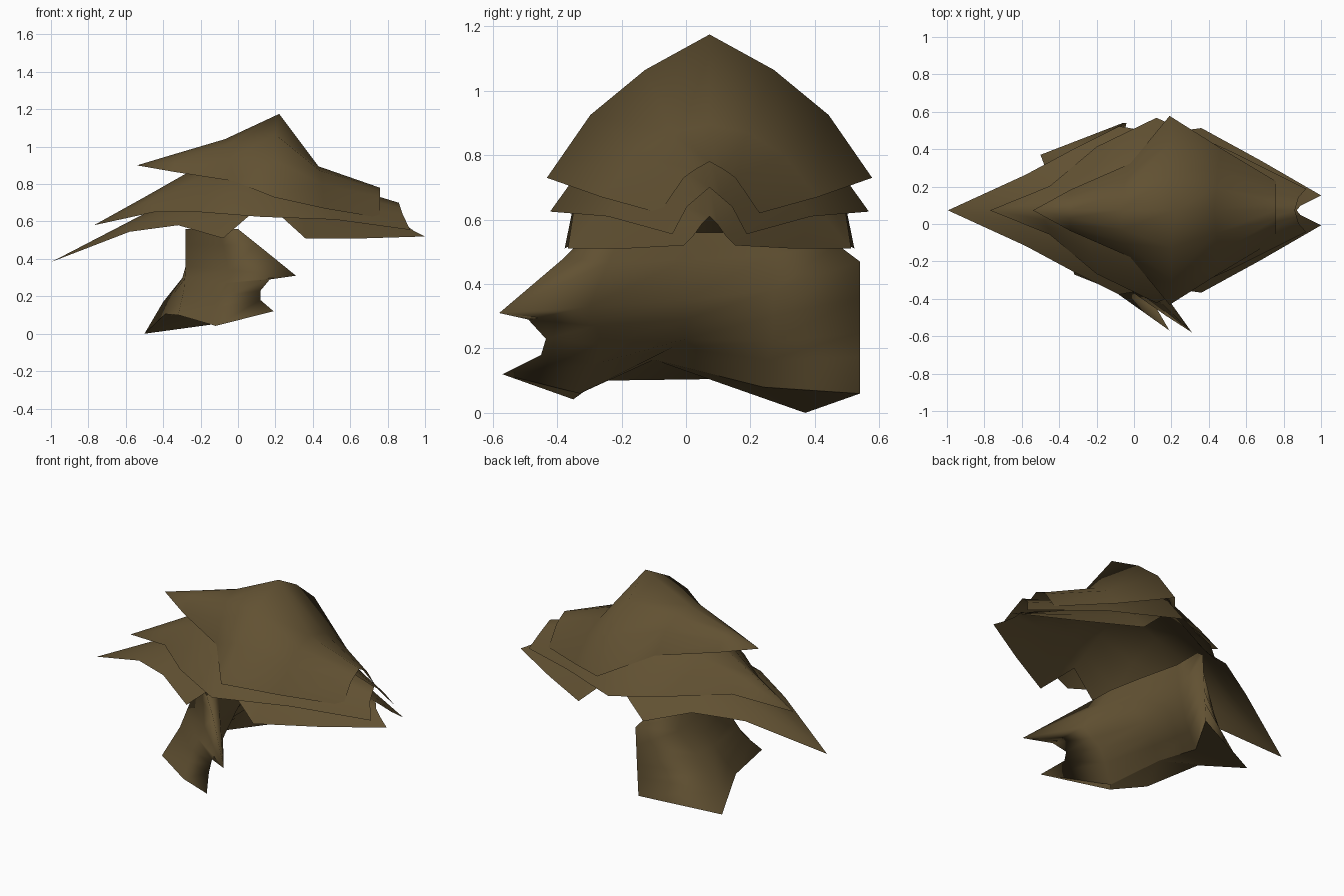
import bpy, bmesh

brown = bpy.data.materials.new("dull_brown")
brown.diffuse_color = (0.12, 0.082, 0.032, 1)
MID_Y = 0.073


def make_sheet(name, rows, closed=False, mirrored=False):
    """Skin rows of points with smooth faces; mirrored rows run from the ridge to the rim."""
    if mirrored:
        rows = [[(x, MID_Y - d, z) for x, d, z in reversed(r)] +
                [(x, MID_Y + d, z) for x, d, z in r[1:]] for r in rows]
    bm = bmesh.new()
    grid = [[bm.verts.new(p) for p in r] for r in rows]
    n = len(rows[0])
    for a, b in zip(grid, grid[1:]):
        for i in range(n if closed else n - 1):
            j = (i + 1) % n
            bm.faces.new((a[i], a[j], b[j], b[i]))
    bmesh.ops.remove_doubles(bm, verts=bm.verts, dist=0.001)
    bmesh.ops.recalc_face_normals(bm, faces=bm.faces)
    for f in bm.faces:
        f.smooth = True
    me = bpy.data.meshes.new(name)
    bm.to_mesh(me)
    bm.free()
    me.materials.append(brown)
    ob = bpy.data.objects.new(name, me)
    bpy.context.collection.objects.link(ob)
    return ob


def between(a, b, t, front):
    """Row part way between two others, with its own front edge point."""
    row = [tuple(p + (q - p) * t for p, q in zip(u, v)) for u, v in zip(a, b)]
    return [front] + row[1:]


# Top shell: stations from the pointed left tip to the notched right end
make_sheet("top_shell", [
    [(-.54, 0, .90)] * 4,
    [(-.34, 0, .96), (-.34, .04, .945), (-.34, .08, .915), (-.34, .11, .865)],
    [(-.07, 0, 1.04), (-.06, .10, 1.01), (-.04, .18, .94), (-.02, .25, .815)],
    [(.22, 0, 1.175), (.20, .20, 1.065), (.20, .37, .925), (.19, .505, .73)],
    [(.43, 0, .895), (.44, .12, .87), (.45, .23, .80), (.46, .335, .67)],
    [(.76, 0, .78), (.76, .045, .755), (.76, .08, .73), (.76, .155, .62)],
], mirrored=True)

# Middle shell
make_sheet("middle_shell", [
    [(-.77, 0, .58)] * 4,
    [(-.50, 0, .73), (-.48, .05, .71), (-.46, .09, .685), (-.45, .13, .65)],
    [(-.28, 0, .855), (-.25, .12, .815), (-.22, .24, .74), (-.20, .34, .65)],
    [(.15, 0, 1.02), (.15, .20, .92), (.14, .38, .785), (.12, .495, .625)],
    [(.45, 0, .825), (.45, .13, .785), (.48, .24, .70), (.52, .315, .61)],
    [(.86, 0, .70), (.87, .035, .67), (.88, .07, .64), (.92, .115, .555)],
], mirrored=True)

# Bottom shell with two drooping points and a deep notch on each side
make_sheet("bottom_shell", [
    [(-.995, 0, .385)] * 4,
    [(-.60, 0, .59), (-.59, .07, .58), (-.59, .13, .565), (-.58, .19, .545)],
    [(-.35, 0, .72), (-.34, .13, .69), (-.33, .24, .64), (-.32, .33, .58)],
    [(-.10, 0, .80), (-.10, .20, .74), (-.10, .34, .63), (-.08, .45, .51)],
    [(.14, 0, .90), (.14, .20, .82), (.14, .33, .75), (.145, .41, .705)],
    [(.36, 0, .82), (.36, .19, .75), (.36, .34, .63), (.36, .44, .51)],
    [(.62, 0, .71), (.63, .12, .66), (.65, .20, .59), (.68, .265, .51)],
    [(.87, 0, .61), (.89, .025, .585), (.94, .05, .55), (1.0, .08, .52)],
], mirrored=True)

# Hanging folded stem: flattened open tube with a ragged hem.
# Each row: front edge, left side, back edge, then the right side
top = [(0, -.30, .56), (-.10, -.20, .56), (-.28, -.03, .56), (-.24, .16, .56), (-.20, .30, .56),
       (-.10, .42, .56), (-.10, .25, .56), (-.04, 0, .56), (0, -.20, .56)]
upper = [(.31, -.58, .31), (-.05, -.25, .34), (-.28, -.05, .36), (-.26, .18, .36), (-.20, .36, .42),
         (-.04, .54, .47), (-.10, .27, .38), (-.01, 0, .35), (.11, -.30, .33)]
waist = [(.12, -.435, .23), (-.10, -.30, .20), (-.29, -.14, .23), (-.34, .14, .22), (-.40, .29, .17),
         (-.05, .54, .25), (-.14, .27, .22), (-.12, 0, .23), (.02, -.26, .21)]
hem = [(.19, -.57, .12), (-.12, -.35, .042), (-.32, -.27, .10), (-.39, .08, .105), (-.50, .37, 0),
       (-.06, .54, .06), (-.24, .24, .08), (-.26, -.10, .165), (-.11, -.33, .06)]
make_sheet("folded_stem", [
    top,
    between(top, upper, .4, (.10, -.38, .48)),
    upper,
    between(upper, waist, .5, (.17, -.49, .29)),
    waist,
    between(waist, hem, .4, (.12, -.45, .18)),
    hem,
], closed=True)

# Underside of the stem, curling from the right side across to the left hem
make_sheet("stem_underside", [
    [hem[1], hem[1]],
    [hem[8], hem[2]],
    [hem[7], hem[3]],
    [hem[6], hem[4]],
    [hem[5], hem[5]],
])
